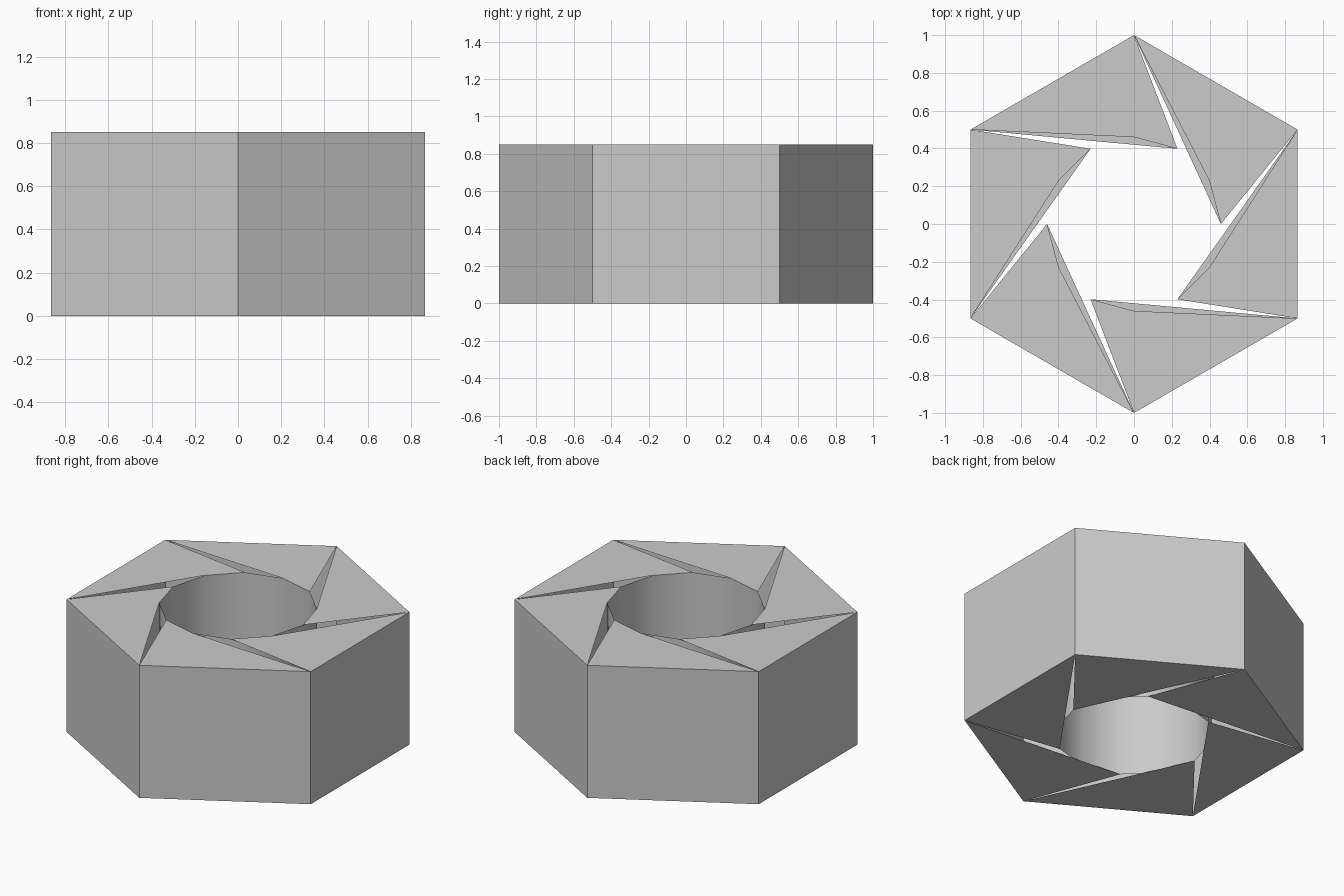
import bpy
import math

cube = bpy.data.objects.get("Cube")
if cube:
    bpy.data.objects.remove(cube, do_unlink=True)

HEIGHT = 0.85
HOLE_RADIUS = 0.46

grey = bpy.data.materials.new("plain grey")
grey.use_nodes = True
colour = (0.6, 0.6, 0.6, 1)
grey.diffuse_color = colour
grey.node_tree.nodes["Principled BSDF"].inputs["Base Color"].default_value = colour


def ring(radius, sides, z):
    """Points at even steps, starting on +x turned by 30 degrees."""
    angles = [math.radians(30) + math.tau * i / sides for i in range(sides)]
    return [(radius * math.cos(a), radius * math.sin(a), z) for a in angles]


def build(name, verts, faces):
    mesh = bpy.data.meshes.new(name)
    mesh.from_pydata(verts, [], faces)
    mesh.materials.append(grey)
    obj = bpy.data.objects.new(name, mesh)
    bpy.context.collection.objects.link(obj)
    return obj


def tube(name, radius, sides, inward=False):
    """Open prism wall facing outward or inward."""
    verts = ring(radius, sides, 0) + ring(radius, sides, HEIGHT)
    faces = []
    for i in range(sides):
        j = (i + 1) % sides
        face = (i, j, j + sides, i + sides)
        faces.append(face[::-1] if inward else face)
    return build(name, verts, faces)


def blades(name, z, notched, downward=False):
    """Six twisted blades from the hexagon's edges to the hole, with slits between."""
    verts = ring(1, 6, z) + ring(HOLE_RADIUS, 12, z)
    faces = []
    for i in range(6):
        start, end = i, (i + 1) % 6
        tip = 6 + (2 * i - 1) % 12
        notch = 6 + 2 * i
        # the blade spans one outer edge and leans past its first corner
        face = [start, end, notch, tip] if notched else [start, end, tip]
        faces.append(face[::-1] if downward else face)
    return build(name, verts, faces)


# Outer hexagonal wall and round hole
tube("outer_wall", 1, 6)
hole = tube("hole_wall", HOLE_RADIUS, 12, inward=True)

# Slit end faces
blades("top_blades", HEIGHT, notched=True)
blades("bottom_blades", 0, notched=False, downward=True)

# Soft shading inside the hole
bpy.ops.object.select_all(action="DESELECT")
hole.select_set(True)
bpy.context.view_layer.objects.active = hole
bpy.ops.object.shade_smooth_by_angle(angle=math.radians(35))
